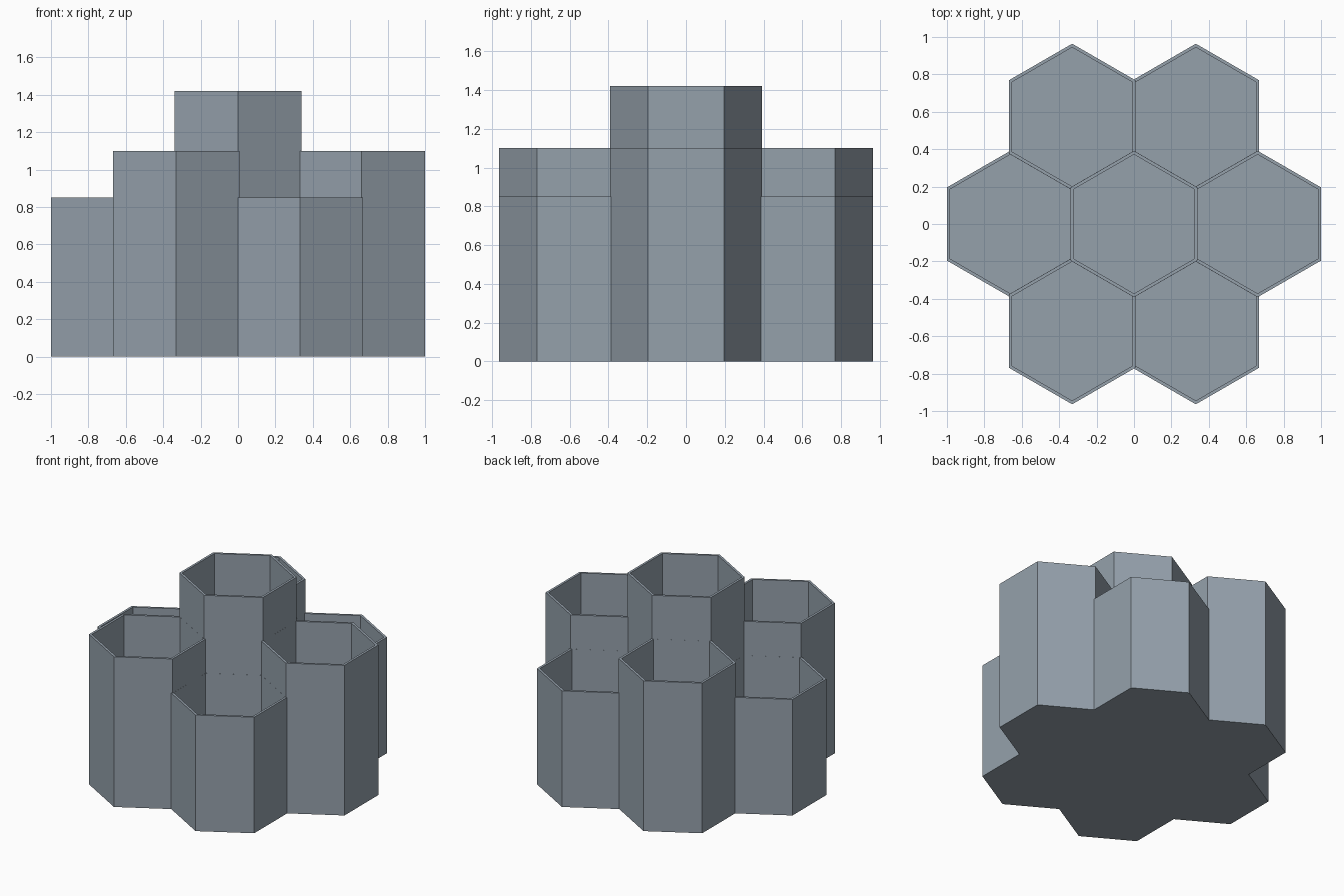
import bpy
import bmesh
from math import cos, sin, pi, sqrt
from mathutils import Matrix, Vector

default = bpy.data.objects.get("Cube")
if default:
    bpy.data.objects.remove(default, do_unlink=True)

WALL = 0.0165
APOTHEM = (1 + WALL) / 3          # outer half-width of one cell
SPACING = 2 * APOTHEM - WALL      # neighbours share one wall
FLOOR = 0.02
CENTRE_HEIGHT, TALL, LOW = 1.42, 1.10, 0.85

# Blue-grey plastic
grey = bpy.data.materials.new("blue_grey")
grey.use_nodes = True
colour = (0.30, 0.355, 0.41, 1)
grey.diffuse_color = colour
grey.node_tree.nodes["Principled BSDF"].inputs["Base Color"].default_value = colour


def add_hexagon(bm, centre, apothem, bottom, top):
    """Hexagonal prism with a corner pointing along y."""
    radius = apothem * 2 / sqrt(3)
    ring = [bm.verts.new((centre.x + radius * cos(pi / 6 + i * pi / 3),
                          centre.y + radius * sin(pi / 6 + i * pi / 3),
                          bottom)) for i in range(6)]
    base = bm.faces.new(ring)
    out = bmesh.ops.extrude_face_region(bm, geom=[base])
    lifted = [g for g in out["geom"] if isinstance(g, bmesh.types.BMVert)]
    bmesh.ops.translate(bm, verts=lifted, vec=(0, 0, top - bottom))


def make_object(name, bm):
    bmesh.ops.recalc_face_normals(bm, faces=bm.faces)
    mesh = bpy.data.meshes.new(name)
    bm.to_mesh(mesh)
    bm.free()
    mesh.materials.append(grey)
    obj = bpy.data.objects.new(name, mesh)
    bpy.context.collection.objects.link(obj)
    return obj


def combine(target, other, operation):
    """Apply a boolean and discard the helper object."""
    mod = target.modifiers.new("combine", "BOOLEAN")
    mod.operation = operation
    mod.solver = "EXACT"
    mod.object = other
    bpy.context.view_layer.objects.active = target
    bpy.ops.object.modifier_apply(modifier=mod.name)
    bpy.data.objects.remove(other, do_unlink=True)


# Cell layout: a tall centre, ringed by alternating tall and low cells
cells = [(Vector((0, 0, 0)), CENTRE_HEIGHT)]
for i in range(6):
    position = Matrix.Rotation(i * pi / 3, 3, "Z") @ Vector((SPACING, 0, 0))
    cells.append((position, LOW if i % 2 else TALL))

# Solid cluster, merged into one body
holder = None
for centre, height in cells:
    bm = bmesh.new()
    add_hexagon(bm, centre, APOTHEM, 0, height)
    solid = make_object("honeycomb_holder", bm)
    if holder is None:
        holder = solid
    else:
        combine(holder, solid, "UNION")

# Open wells, a hair clear of the neighbouring outer walls
bm = bmesh.new()
for centre, height in cells:
    add_hexagon(bm, centre, APOTHEM - WALL - 0.0004, FLOOR, height + 0.1)
wells = make_object("wells_cutter", bm)
wells.hide_render = True
combine(holder, wells, "DIFFERENCE")
holder.name = "honeycomb_holder"
